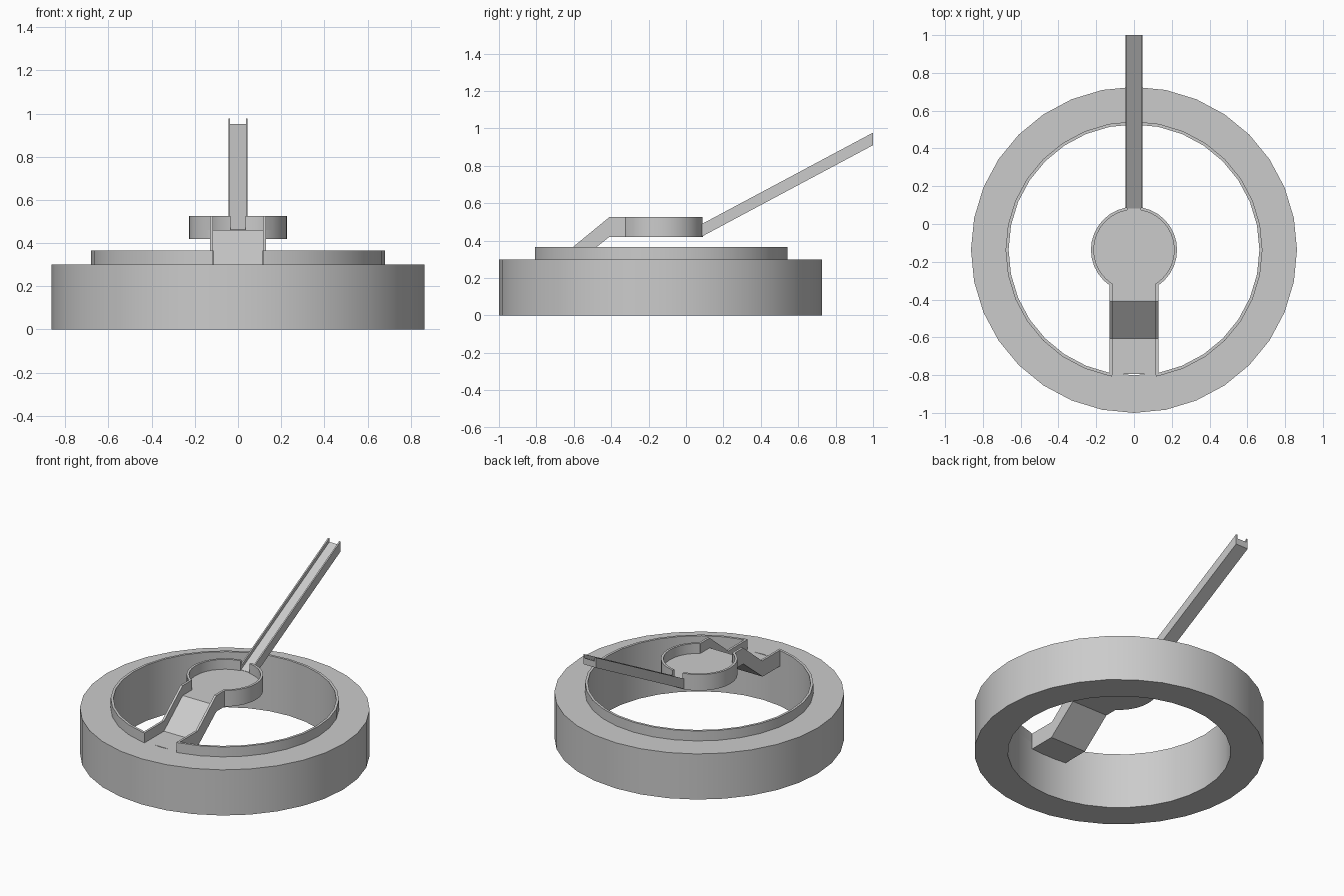
import bpy, bmesh, math

if "Cube" in bpy.data.objects:
    bpy.data.objects.remove(bpy.data.objects["Cube"])

CY = -0.137      # centre of the round parts
SEG = 32


def finish(bm, name):
    bmesh.ops.recalc_face_normals(bm, faces=bm.faces)
    me = bpy.data.meshes.new(name)
    bm.to_mesh(me)
    bm.free()
    ob = bpy.data.objects.new(name, me)
    bpy.context.collection.objects.link(ob)
    bpy.ops.object.select_all(action='DESELECT')
    ob.select_set(True)
    bpy.context.view_layer.objects.active = ob
    bpy.ops.object.shade_smooth_by_angle(angle=math.radians(30))
    return ob


def sweep(name, section, angles, closed=False):
    """Turn an (r, z) section about the vertical axis through CY."""
    bm = bmesh.new()
    loops = [[bm.verts.new((r * math.sin(a), CY + r * math.cos(a), z))
              for r, z in section] for a in angles]
    n, m = len(section), len(loops)
    for i in range(m if closed else m - 1):
        p, q = loops[i], loops[(i + 1) % m]
        for j in range(n):
            k = (j + 1) % n
            bm.faces.new((p[j], p[k], q[k], q[j]))
    if not closed:
        bm.faces.new(loops[0])
        bm.faces.new(loops[-1][::-1])
    return finish(bm, name)


def arc(a0, a1):
    """End angles plus the 32-gon corners between them."""
    step = math.tau / SEG
    mids = [i * step for i in range(-SEG, 2 * SEG) if a0 + 0.01 < i * step < a1 - 0.01]
    return [a0] + mids + [a1]


def rect(r0, r1, z0, z1):
    return [(r0, z0), (r1, z0), (r1, z1), (r0, z1)]


def extrude(name, profile, x0, x1):
    """Extrude a (y, z) side profile from x0 to x1."""
    bm = bmesh.new()
    f = bm.faces.new([bm.verts.new((x0, y, z)) for y, z in profile])
    g = bmesh.ops.extrude_face_region(bm, geom=[f])['geom']
    bmesh.ops.translate(bm, vec=(x1 - x0, 0, 0),
                        verts=[v for v in g if isinstance(v, bmesh.types.BMVert)])
    return finish(bm, name)


# Base ring
full = [i * math.tau / SEG for i in range(SEG)]
sweep("base_ring", rect(0.664, 0.863, 0, 0.30), full, closed=True)

# Raised lip, open at the front for the ramp
gap = math.asin(0.115 / 0.672)
sweep("ring_lip", rect(0.664, 0.68, 0.30, 0.365), arc(gap - math.pi, math.pi - gap))

# Hub floor
bm = bmesh.new()
bottom = bm.faces.new([bm.verts.new((0.228 * math.sin(a), CY + 0.228 * math.cos(a), 0.42))
                       for a in full])
top = bmesh.ops.extrude_face_region(bm, geom=[bottom])['geom']
bmesh.ops.translate(bm, vec=(0, 0, 0.04),
                    verts=[v for v in top if isinstance(v, bmesh.types.BMVert)])
finish(bm, "hub_floor")

# Hub walls, open at the back for the arm and the front for the ramp
a0, a1 = math.asin(0.035 / 0.22), math.pi - math.asin(0.122 / 0.22)
sweep("hub_wall_right", rect(0.213, 0.228, 0.46, 0.525), arc(a0, a1))
sweep("hub_wall_left", rect(0.213, 0.228, 0.46, 0.525), arc(-a1, -a0))

# Ramp between ring and hub
under = [(-0.795, 0.26), (-0.61, 0.26), (-0.41, 0.42), (-0.315, 0.42)]
extrude("ramp_floor", under + [(-0.315, 0.46), (-0.41, 0.46), (-0.605, 0.30), (-0.795, 0.30)],
        -0.115, 0.115)
wall = under + [(-0.315, 0.525), (-0.41, 0.525), (-0.605, 0.365), (-0.795, 0.365)]

# Sloping arm at the back
Y0, Y1, RISE = 0.082, 1.0, 0.49


def arm(z0, z1):
    return [(Y0, z0), (Y1, z0 + RISE), (Y1, z1 + RISE), (Y0, z1)]


extrude("arm_floor", arm(0.42, 0.462), -0.036, 0.036)
for s, side in ((-1, "left"), (1, "right")):
    extrude("ramp_wall_" + side, wall, s * 0.115, s * 0.13)
    extrude("arm_wall_" + side, arm(0.42, 0.487), s * 0.036, s * 0.045)
